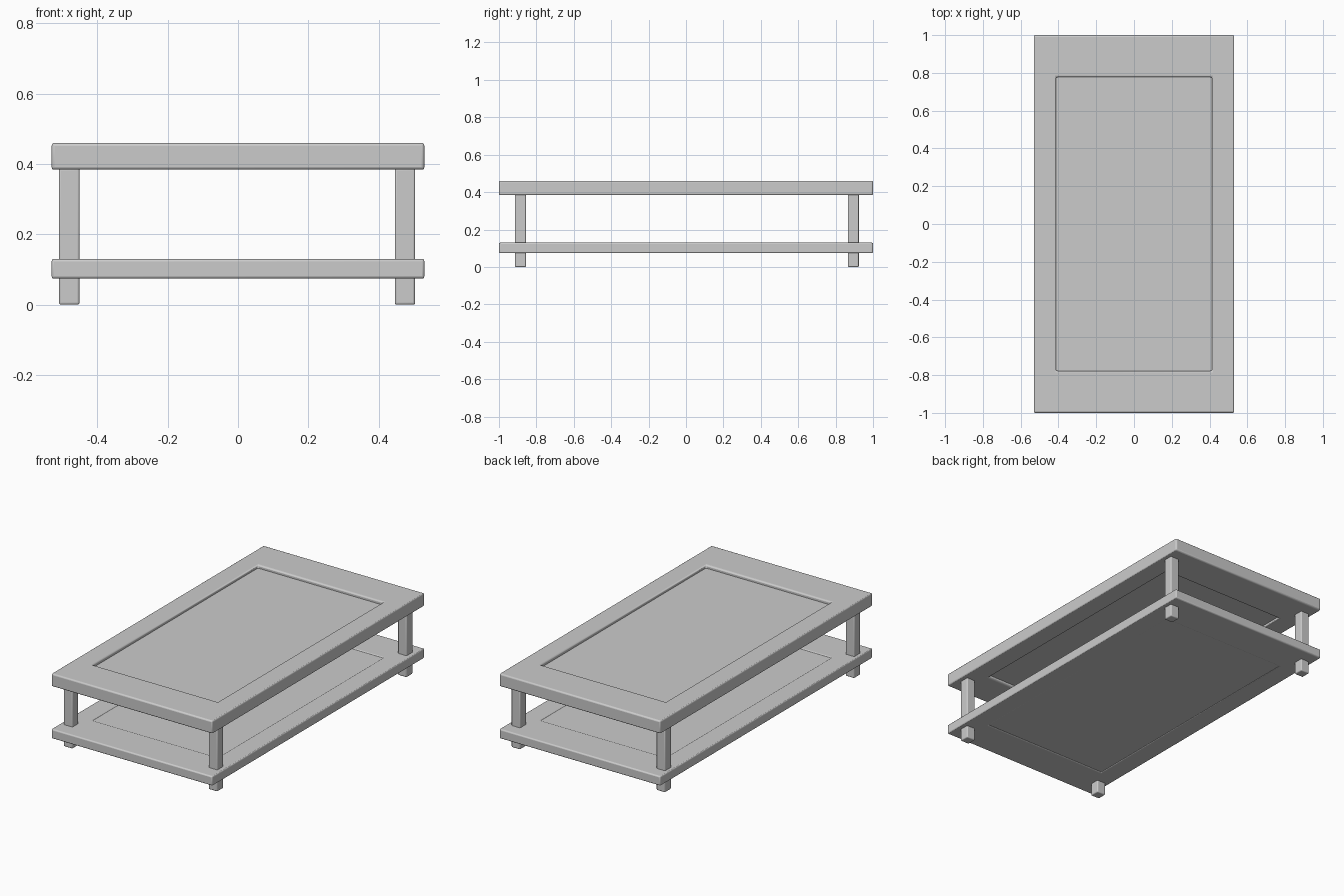
import bpy, bmesh

if "Cube" in bpy.data.objects:
    bpy.data.objects.remove(bpy.data.objects["Cube"])

HX, HY = 0.53, 1.0          # outer half size of the boards
IX, IY = 0.413, 0.777       # half size of the frame opening


def finish(name, bm, bevel):
    bmesh.ops.recalc_face_normals(bm, faces=bm.faces)
    mesh = bpy.data.meshes.new(name)
    bm.to_mesh(mesh)
    bm.free()
    obj = bpy.data.objects.new(name, mesh)
    bpy.context.collection.objects.link(obj)
    if bevel:
        mod = obj.modifiers.new("soft_edges", 'BEVEL')
        mod.width = bevel
        mod.segments = 3
        mod.limit_method = 'ANGLE'
    bpy.ops.object.select_all(action='DESELECT')
    obj.select_set(True)
    bpy.context.view_layer.objects.active = obj
    bpy.ops.object.shade_smooth_by_angle()
    return obj


def box(name, center, size, bevel=0.0):
    bm = bmesh.new()
    bmesh.ops.create_cube(bm, size=1)
    bmesh.ops.scale(bm, vec=size, verts=bm.verts)
    bmesh.ops.translate(bm, vec=center, verts=bm.verts)
    return finish(name, bm, bevel)


def frame(name, z0, z1, bevel):
    # flat ring of four mitred quads, extruded upward
    bm = bmesh.new()
    corners = [(-1, -1), (1, -1), (1, 1), (-1, 1)]
    outer = [bm.verts.new((x * HX, y * HY, z0)) for x, y in corners]
    inner = [bm.verts.new((x * IX, y * IY, z0)) for x, y in corners]
    for i in range(4):
        j = (i + 1) % 4
        bm.faces.new((outer[i], outer[j], inner[j], inner[i]))
    ret = bmesh.ops.extrude_face_region(bm, geom=bm.faces[:])
    top = [v for v in ret["geom"] if isinstance(v, bmesh.types.BMVert)]
    bmesh.ops.translate(bm, vec=(0, 0, z1 - z0), verts=top)
    return finish(name, bm, bevel)


def panel(name, z0, z1):
    return box(name, (0, 0, (z0 + z1) / 2),
               (2 * IX + 0.012, 2 * IY + 0.012, z1 - z0))


# table top: frame with a recessed centre panel
frame("top_frame", 0.384, 0.46, 0.008)
panel("top_panel", 0.401, 0.441)

# lower shelf: frame with a nearly flush panel
frame("shelf_frame", 0.074, 0.13, 0.007)
panel("shelf_panel", 0.078, 0.126)

# four legs running through the shelf
for sx, side in ((-1, "left"), (1, "right")):
    for y, end in ((-0.885, "front"), (0.895, "back")):
        x = 0.48 if sx < 0 else 0.475
        box(f"{end}_{side}_leg", (sx * x, y, 0.194),
            (0.058, 0.058, 0.388), 0.006)
